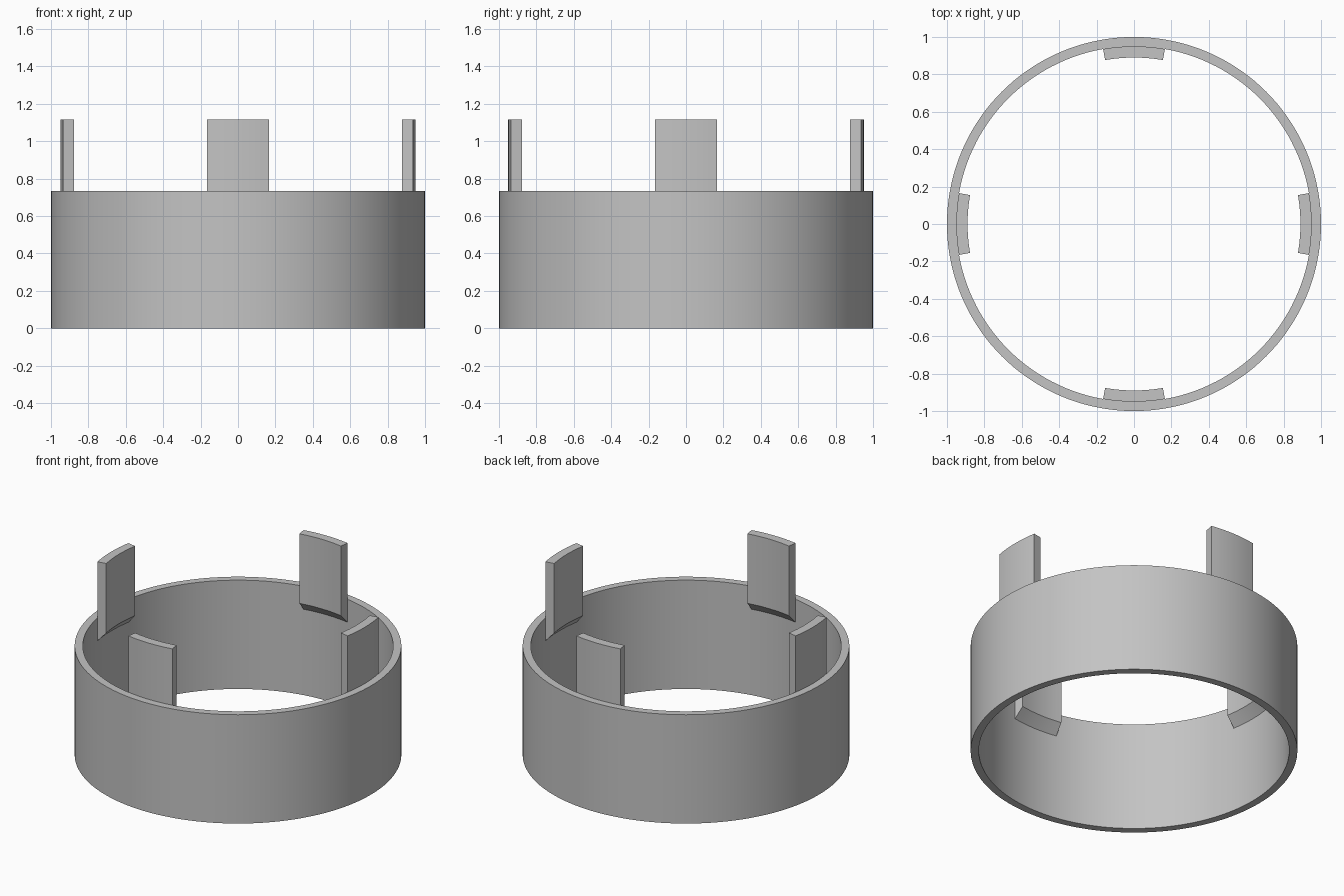
import bpy, bmesh
from math import cos, sin, pi, radians

cube = bpy.data.objects.get("Cube")
if cube:
    bpy.data.objects.remove(cube, do_unlink=True)

grey = bpy.data.materials.new("plain grey")
grey.use_nodes = True
grey.diffuse_color = (0.55, 0.55, 0.55, 1)
grey.node_tree.nodes["Principled BSDF"].inputs["Base Color"].default_value = grey.diffuse_color

STEP = radians(2.5)
OUTER, WALL, INNER = 1.0, 0.95, 0.89
RIM, TAB_TOP = 0.735, 1.115


def sweep(name, profile, start, steps):
    """Sweep a closed (radius, height) profile around z; cap it unless it closes."""
    closed = abs(steps * STEP - 2 * pi) < 0.001
    bm = bmesh.new()
    rows = []
    for i in range(steps if closed else steps + 1):
        a = start + i * STEP
        rows.append([bm.verts.new((r * cos(a), r * sin(a), z)) for r, z in profile])
    n = len(profile)
    for i in range(steps):
        p, q = rows[i], rows[(i + 1) % len(rows)]
        for j in range(n):
            k = (j + 1) % n
            bm.faces.new((p[j], q[j], q[k], p[k]))
    if not closed:
        bm.faces.new(rows[0])
        bm.faces.new(rows[-1])
    bmesh.ops.recalc_face_normals(bm, faces=bm.faces)
    mesh = bpy.data.meshes.new(name)
    bm.to_mesh(mesh)
    bm.free()
    mesh.materials.append(grey)
    obj = bpy.data.objects.new(name, mesh)
    bpy.context.collection.objects.link(obj)
    bpy.ops.object.select_all(action="DESELECT")
    obj.select_set(True)
    bpy.context.view_layer.objects.active = obj
    bpy.ops.object.shade_smooth_by_angle(angle=radians(30))
    return obj


# Open cylindrical band
sweep("ring_wall", [(OUTER, 0), (OUTER, RIM), (WALL, RIM), (WALL, 0)], 0, 144)

# Four upright clips inside the rim, each with a sloped foot
clip = [(WALL, 0.58), (WALL, TAB_TOP), (INNER, TAB_TOP), (INNER, 0.645)]
for i, side in enumerate(("left", "back", "right", "front")):
    sweep(side + "_clip", clip, i * pi / 2 - 4 * STEP, 8)
